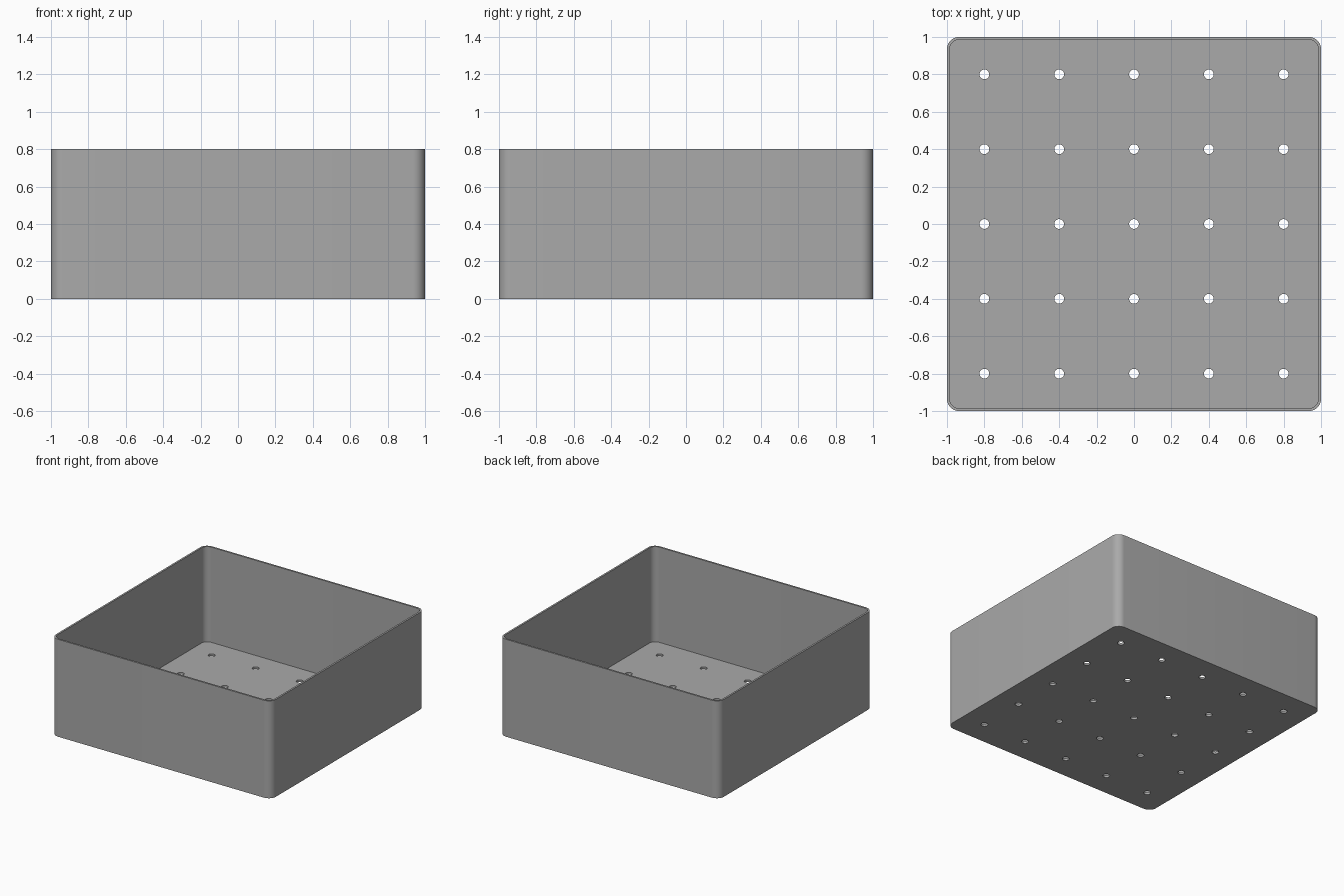
import bpy, bmesh, math

HEIGHT, WALL, FLOOR = 0.8, 0.015, 0.018
CORNER, HOLE_RADIUS, HOLE_STEP = 0.065, 0.026, 0.4

cube = bpy.data.objects.get("Cube")
if cube:
    bpy.data.objects.remove(cube, do_unlink=True)

grey = bpy.data.materials.new("plain grey")
grey.use_nodes = True
colour = (0.4, 0.4, 0.4, 1)
grey.diffuse_color = colour
grey.node_tree.nodes["Principled BSDF"].inputs["Base Color"].default_value = colour


def rounded_square(half, radius, segments=10):
    """Outline points of a square with rounded corners."""
    points = []
    for quarter in range(4):
        middle = math.radians(45 + 90 * quarter)
        cx = math.copysign(half - radius, math.cos(middle))
        cy = math.copysign(half - radius, math.sin(middle))
        for i in range(segments + 1):
            a = math.pi / 2 * (quarter + i / segments)
            points.append((cx + radius * math.cos(a), cy + radius * math.sin(a)))
    return points


def add_object(name, bm):
    bmesh.ops.recalc_face_normals(bm, faces=bm.faces)
    mesh = bpy.data.meshes.new(name)
    bm.to_mesh(mesh)
    bm.free()
    mesh.materials.append(grey)
    obj = bpy.data.objects.new(name, mesh)
    bpy.context.collection.objects.link(obj)
    return obj


# Open tray: outer wall, rim, inner wall, with floor faces at both ends
outer = rounded_square(1, CORNER)
inner = rounded_square(1 - WALL, CORNER - WALL)
bm = bmesh.new()
rings = [[bm.verts.new((x, y, z)) for x, y in outline]
         for outline, z in ((outer, 0), (outer, HEIGHT), (inner, HEIGHT), (inner, FLOOR))]
for low, high in zip(rings, rings[1:]):
    for i in range(len(low)):
        bm.faces.new((low[i - 1], low[i], high[i], high[i - 1]))
bm.faces.new(rings[0])
bm.faces.new(rings[-1])
tray = add_object("tray", bm)

# Grid of drain holes through the floor
bm = bmesh.new()
for col in range(-2, 3):
    for row in range(-2, 3):
        made = bmesh.ops.create_cone(bm, cap_ends=True, segments=32, depth=0.2,
                                     radius1=HOLE_RADIUS, radius2=HOLE_RADIUS)
        bmesh.ops.translate(bm, verts=made["verts"], vec=(col * HOLE_STEP, row * HOLE_STEP, 0))
cutter = add_object("drain_hole_cutter", bm)
cutter.hide_render = True

cut = tray.modifiers.new("drain holes", "BOOLEAN")
cut.operation, cut.solver, cut.object = "DIFFERENCE", "EXACT", cutter
bpy.ops.object.select_all(action="DESELECT")
bpy.context.view_layer.objects.active = tray
tray.select_set(True)
bpy.ops.object.modifier_apply(modifier=cut.name)
bpy.data.objects.remove(cutter, do_unlink=True)
bpy.ops.object.shade_smooth_by_angle(angle=math.radians(30))
